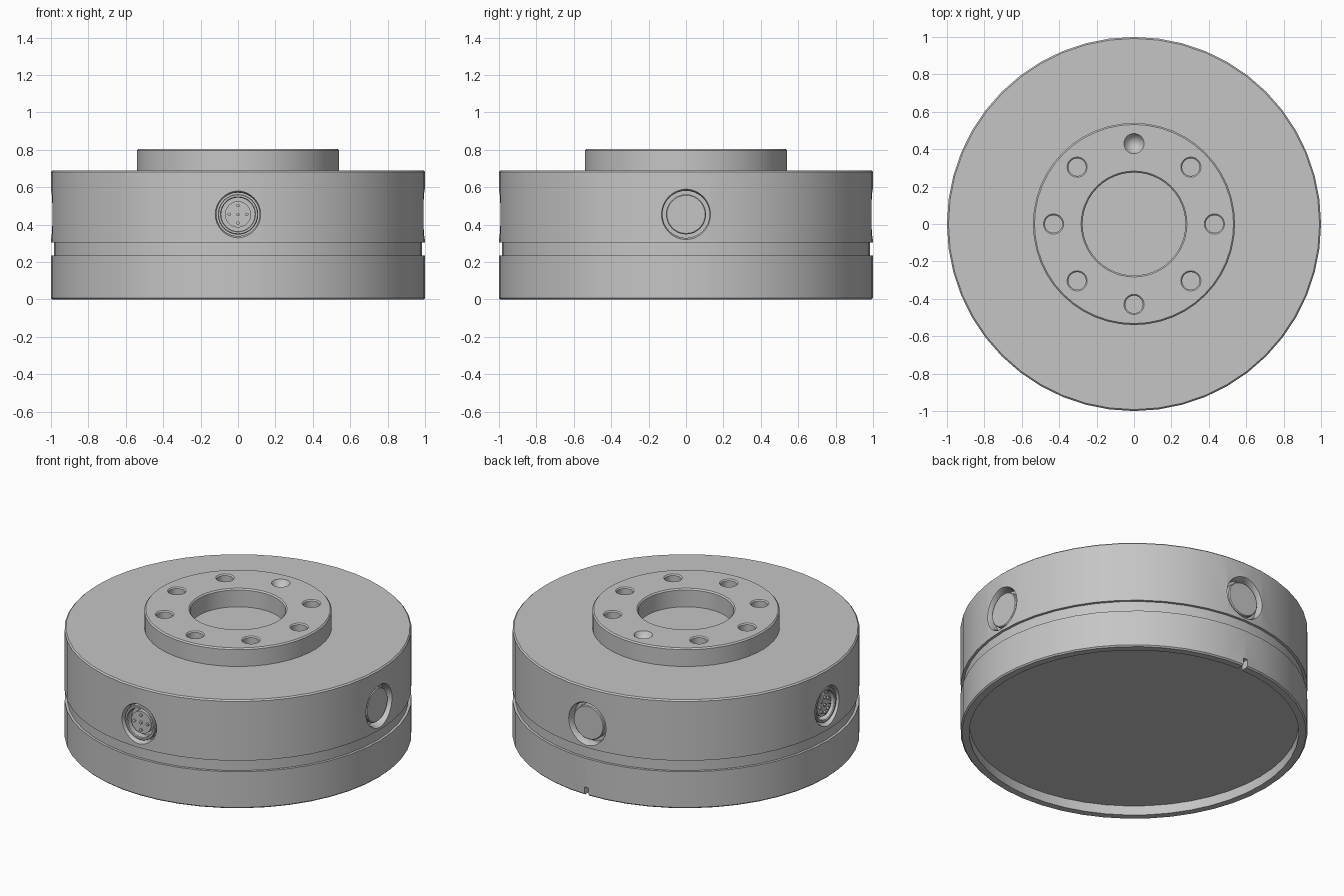
import bpy
import bmesh
from math import radians, cos, sin, tau
from mathutils import Matrix

if "Cube" in bpy.data.objects:
    bpy.data.objects.remove(bpy.data.objects["Cube"], do_unlink=True)

grey = bpy.data.materials.new("machined_grey")
grey.use_nodes = True
colour = (0.56, 0.56, 0.56, 1)
grey.diffuse_color = colour
grey.node_tree.nodes["Principled BSDF"].inputs["Base Color"].default_value = colour


def finish(name, bm, matrix=Matrix()):
    bmesh.ops.recalc_face_normals(bm, faces=bm.faces)
    mesh = bpy.data.meshes.new(name)
    bm.to_mesh(mesh)
    bm.free()
    mesh.transform(matrix)
    mesh.materials.append(grey)
    obj = bpy.data.objects.new(name, mesh)
    bpy.context.collection.objects.link(obj)
    return obj


def lathe(name, profile, steps=32, matrix=Matrix(), closed=False):
    """Revolve (radius, height) points around the local z axis."""
    bm = bmesh.new()
    verts = [bm.verts.new((r, 0, z)) for r, z in profile]
    edges = [bm.edges.new(pair) for pair in zip(verts, verts[1:])]
    if closed:
        edges.append(bm.edges.new((verts[-1], verts[0])))
    bmesh.ops.spin(bm, geom=verts + edges, cent=(0, 0, 0), axis=(0, 0, 1),
                   angle=tau, steps=steps, use_merge=True)
    bmesh.ops.remove_doubles(bm, verts=bm.verts, dist=0.0001)
    return finish(name, bm, matrix)


def cut(target, cutter):
    mod = target.modifiers.new("cut", "BOOLEAN")
    mod.operation = "DIFFERENCE"
    mod.solver = "EXACT"
    mod.object = cutter
    bpy.context.view_layer.objects.active = target
    bpy.ops.object.modifier_apply(modifier=mod.name)
    bpy.data.objects.remove(cutter, do_unlink=True)


def smooth(obj):
    bpy.ops.object.select_all(action="DESELECT")
    obj.select_set(True)
    bpy.context.view_layer.objects.active = obj
    bpy.ops.object.shade_smooth_by_angle(angle=radians(28))


def side(angle):
    """Frame on the side wall whose local z points outward."""
    return (Matrix.Rotation(radians(angle), 4, "Z")
            @ Matrix.Translation((1, 0, 0.455))
            @ Matrix.Rotation(radians(90), 4, "Y"))


# Main housing with an underside recess and a shallow groove around the wall
TOP, HUB_TOP, EDGE = 0.69, 0.805, 0.008
body = lathe("housing", [
    (0, 0.06), (0.95, 0.06), (0.95, 0), (1 - EDGE, 0), (1, EDGE),
    (1, 0.235), (0.984, 0.235), (0.984, 0.305), (1, 0.305),
    (1, TOP - EDGE), (1 - EDGE, TOP), (0, TOP)], 48)

# Alignment notch in the rear of the bottom rim
bm = bmesh.new()
bmesh.ops.create_cube(bm, size=1)
cut(body, finish("notch_cutter", bm,
                 Matrix.Translation((0, 0.98, 0.015)) @ Matrix.Diagonal((0.03, 0.12, 0.07, 1))))

# Round pockets in the side wall
sockets = {"front": (-90, 4), "right": (180, 8)}
caps = {"left": 0, "back": 90}
pockets = [(a, 0.122) for a, n in sockets.values()] + [(a, 0.132) for a in caps.values()]
for angle, r in pockets:
    cut(body, lathe("pocket_cutter", [
        (0, -0.06), (r - 0.006, -0.06), (r - 0.006, -0.02),
        (r + 0.006, 0.005), (r + 0.006, 0.06), (0, 0.06)], 32, side(angle)))
smooth(body)

# Mounting hub with an open bore
hub = lathe("mounting_hub", [
    (0.275, TOP - 0.01), (0.54, TOP - 0.01), (0.54, HUB_TOP - EDGE),
    (0.54 - EDGE, HUB_TOP), (0.275 + EDGE, HUB_TOP), (0.275, HUB_TOP - EDGE)],
    48, closed=True)

# Ring of bolt holes; the rear one is a conical locating hole
for i in range(8):
    a = tau * i / 8
    place = Matrix.Translation((0.43 * cos(a), 0.43 * sin(a), HUB_TOP))
    if i == 2:
        profile = [(0, -0.1), (0.054, 0), (0.054, 0.05), (0, 0.05)]
    else:
        profile = [(0, -0.1), (0.047, -0.1), (0.047, -0.007),
                   (0.054, 0), (0.054, 0.05), (0, 0.05)]
    cut(hub, lathe("hole_cutter", profile, 24, place))
smooth(hub)

# Blanking caps
for name, angle in caps.items():
    smooth(lathe(name + "_cap", [
        (0, -0.07), (0.107, -0.07), (0.107, -0.025), (0.102, -0.02), (0, -0.02)],
        32, side(angle)))

# Pin connectors: outer sleeve, insulating core and pins
for name, (angle, count) in sockets.items():
    frame = side(angle)
    smooth(lathe(name + "_socket_sleeve", [
        (0.09, -0.07), (0.108, -0.07), (0.108, -0.02), (0.104, -0.015),
        (0.094, -0.015), (0.09, -0.02)], 32, frame, closed=True))
    smooth(lathe(name + "_socket_core", [
        (0, -0.07), (0.07, -0.07), (0.07, -0.028), (0, -0.028)], 32, frame))
    spots = [(0, 0)] + [(0.047 * cos(tau * k / count), 0.047 * sin(tau * k / count))
                        for k in range(count)]
    for k, (x, y) in enumerate(spots):
        smooth(lathe(f"{name}_socket_pin_{k}", [
            (0, -0.04), (0.009, -0.04), (0.009, -0.018), (0, -0.014)],
            12, frame @ Matrix.Translation((x, y, 0))))
